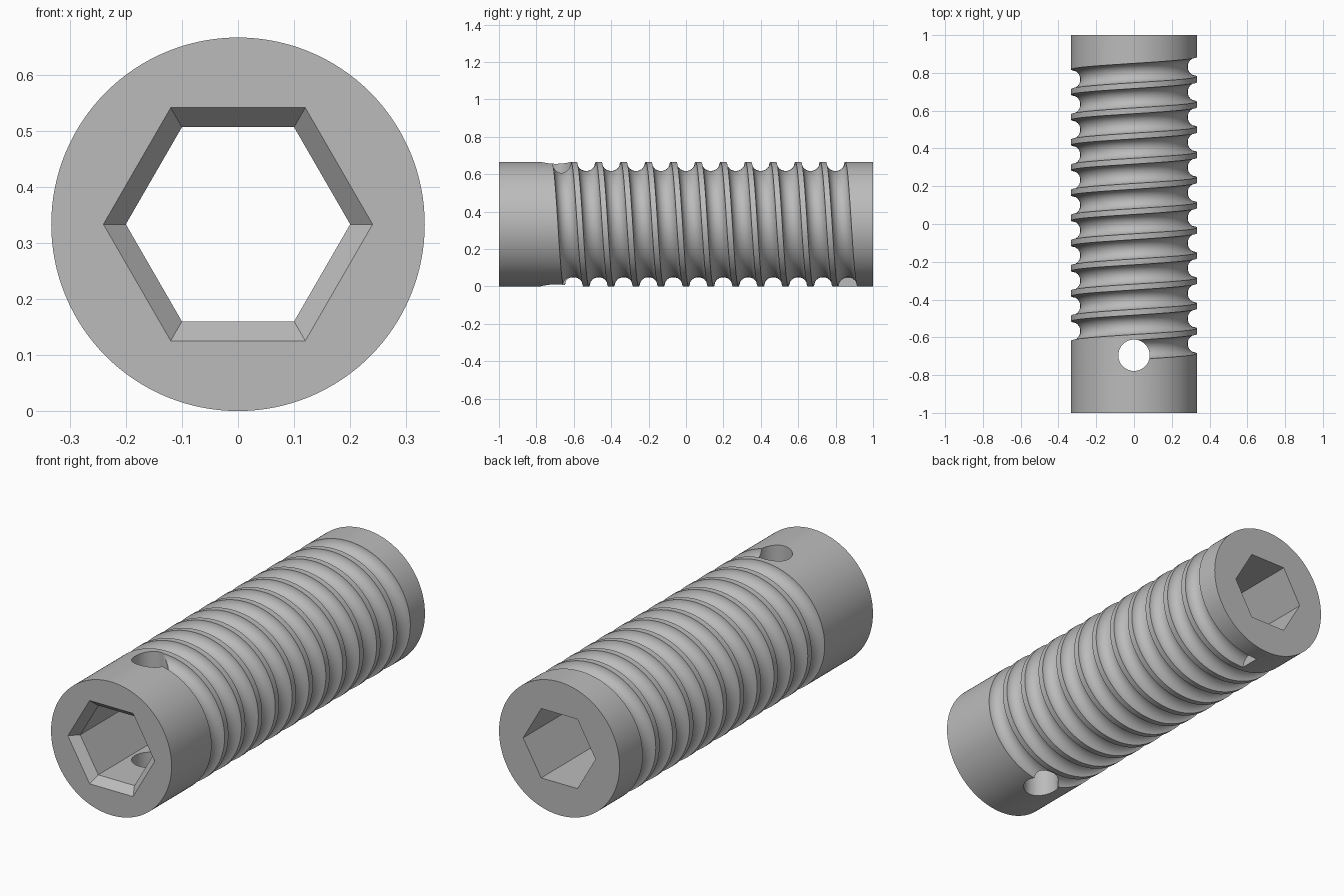
import bpy, bmesh, math
from math import sin, cos, pi

if "Cube" in bpy.data.objects:
    bpy.data.objects.remove(bpy.data.objects["Cube"], do_unlink=True)

R = 0.333          # outer radius, also the height of the axis
PITCH = 0.1333     # thread pitch
GROOVE = 0.052     # groove section radius

steel = bpy.data.materials.new("steel_grey")
steel.use_nodes = True
grey = (0.5, 0.5, 0.5, 1)
steel.diffuse_color = grey
steel.node_tree.nodes["Principled BSDF"].inputs["Base Color"].default_value = grey


def loft(name, rings):
    """Closed solid through a list of equal rings of points."""
    bm = bmesh.new()
    rows = [[bm.verts.new(p) for p in ring] for ring in rings]
    n = len(rows[0])
    for a, b in zip(rows, rows[1:]):
        for i in range(n):
            j = (i + 1) % n
            bm.faces.new((a[i], a[j], b[j], b[i]))
    bm.faces.new(rows[0])
    bm.faces.new(rows[-1])
    bmesh.ops.recalc_face_normals(bm, faces=bm.faces)
    mesh = bpy.data.meshes.new(name)
    bm.to_mesh(mesh)
    bm.free()
    mesh.materials.append(steel)
    obj = bpy.data.objects.new(name, mesh)
    bpy.context.collection.objects.link(obj)
    return obj


def axial_ring(y, radius, sides):
    return [(radius * cos(2 * pi * i / sides), y, R + radius * sin(2 * pi * i / sides))
            for i in range(sides)]


def cut(target, cutter):
    cutter.hide_render = True
    mod = target.modifiers.new(cutter.name, 'BOOLEAN')
    mod.operation = 'DIFFERENCE'
    mod.solver = 'EXACT'
    mod.object = cutter
    bpy.context.view_layer.objects.active = target
    bpy.ops.object.modifier_apply(modifier=mod.name)
    bpy.data.objects.remove(cutter, do_unlink=True)


# Round body lying along y
body = loft("threaded_sleeve", [axial_ring(y, R, 128) for y in (-1, 1)])

# Helical groove, from the cross hole to the underside near the back
STEPS, TURNS, SECTION = 72, 11.5, 20
rings = []
for k in range(int(STEPS * TURNS) + 1):
    a = 2 * pi * k / STEPS
    y = -0.667 + PITCH * k / STEPS
    ring = []
    for i in range(SECTION):
        t = 2 * pi * (i + 0.5) / SECTION
        r = R + 0.003 + GROOVE * cos(t)
        ring.append((r * sin(a), y + GROOVE * sin(t), R + r * cos(a)))
    rings.append(ring)
cut(body, loft("thread_groove", rings))

# Hexagonal bore, chamfered at the front
cut(body, loft("hex_bore", [axial_ring(y, r, 6) for y, r in
                            ((-1.04, 0.28), (-0.96, 0.2), (1.1, 0.2))]))

# Vertical cross hole where the groove starts
cut(body, loft("cross_hole", [[(0.083 * cos(2 * pi * i / 48), -0.695 + 0.083 * sin(2 * pi * i / 48), z)
                               for i in range(48)] for z in (-0.1, 0.8)]))

bpy.ops.object.select_all(action='DESELECT')
body.select_set(True)
bpy.context.view_layer.objects.active = body
bpy.ops.object.shade_smooth_by_angle(angle=math.radians(30))
